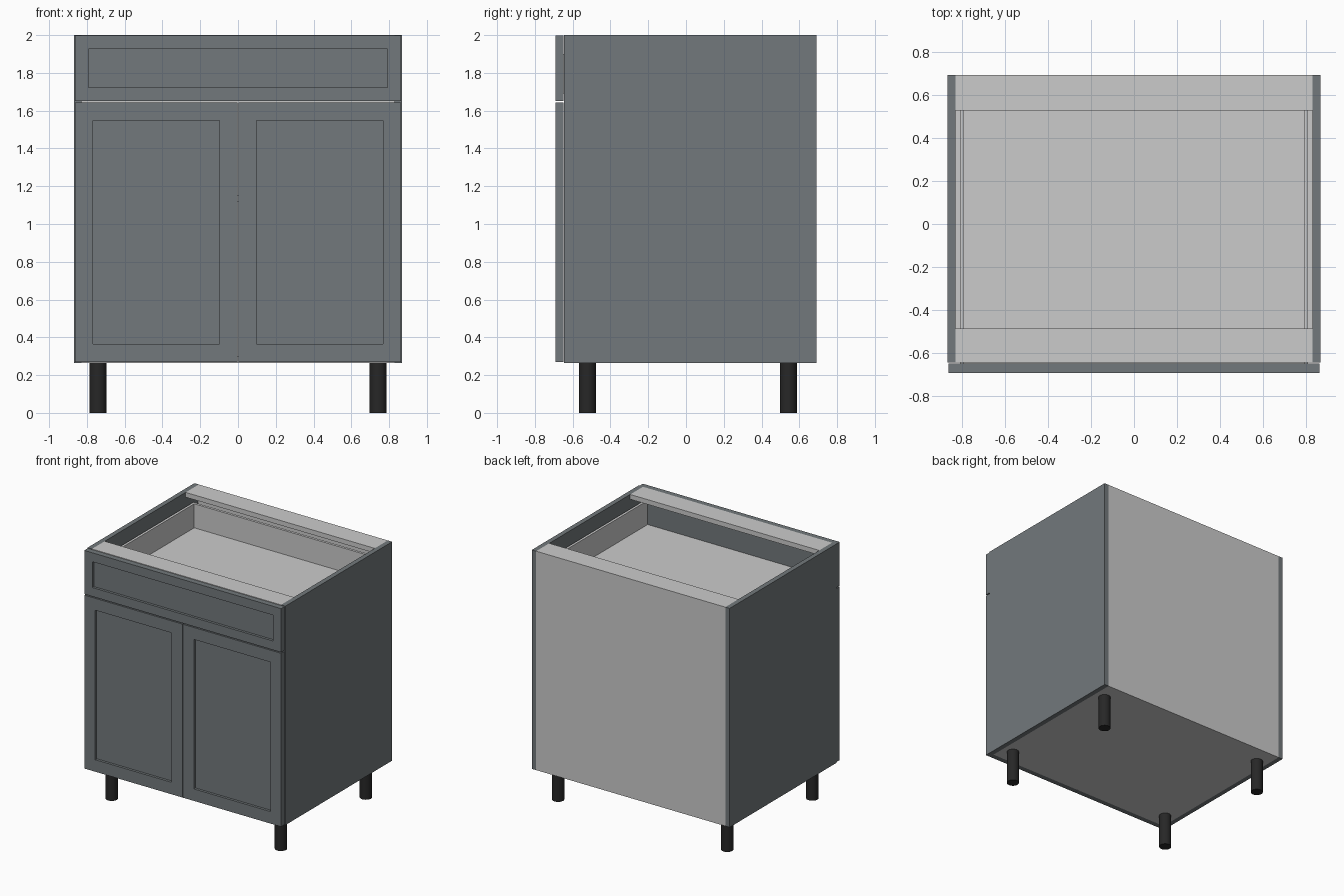
import bpy, bmesh

if "Cube" in bpy.data.objects:
    bpy.data.objects.remove(bpy.data.objects["Cube"])


def material(name, color):
    m = bpy.data.materials.new(name)
    m.diffuse_color = color
    m.use_nodes = True
    m.node_tree.nodes["Principled BSDF"].inputs["Base Color"].default_value = m.diffuse_color
    return m


SLATE = material("slate_paint", (0.17, 0.19, 0.20, 1))
BLACK = material("black_plastic", (0.02, 0.02, 0.02, 1))


def box(name, x, y, z, mat=None, inset=0, recess=0):
    """Box from min/max pairs; optional recessed panel in the front face."""
    bm = bmesh.new()
    bmesh.ops.create_cube(bm, size=1)
    for v in bm.verts:
        v.co = [r[0] if c < 0 else r[1] for c, r in zip(v.co, (x, y, z))]
    if inset:
        bm.normal_update()
        front = min(bm.faces, key=lambda f: f.calc_center_median().y)
        bmesh.ops.inset_region(bm, faces=[front], thickness=inset)
        walls = bmesh.ops.extrude_face_region(bm, geom=[front])
        moved = [g for g in walls["geom"] if isinstance(g, bmesh.types.BMVert)]
        bmesh.ops.translate(bm, verts=moved, vec=(0, recess, 0))
        if front.is_valid:
            bm.faces.remove(front)
    bmesh.ops.recalc_face_normals(bm, faces=bm.faces)
    me = bpy.data.meshes.new(name)
    bm.to_mesh(me)
    bm.free()
    ob = bpy.data.objects.new(name, me)
    bpy.context.collection.objects.link(ob)
    if mat:
        me.materials.append(mat)
    return ob


def mirrored(s, a, b):
    return sorted((s * a, s * b))


FRONT, BACK = -0.645, 0.692     # carcass depth
BASE, TOP = 0.265, 2.0          # carcass height
INNER = (-0.829, 0.829)         # width between the side panels
FACE = (-0.692, -0.648)         # door thickness range

# Carcass
box("bottom_panel", INNER, (FRONT, BACK - 0.01), (BASE, 0.302))
box("back_panel", INNER, (BACK - 0.01, BACK), (BASE, TOP))
box("front_top_rail", INNER, (FRONT, -0.485), (TOP - 0.038, TOP))
box("back_top_rail", INNER, (0.528, BACK - 0.01), (TOP - 0.038, TOP))
box("shelf", INNER, (-0.60, BACK - 0.01), (1.116, 1.154))

# Drawer box, open towards the drawer front
box("drawer_bottom", (-0.79, 0.79), (FACE[1], 0.58), (1.69, 1.71))
box("drawer_back", (-0.79, 0.79), (0.58, 0.60), (1.69, 1.90))
box("drawer_front", (-0.863, 0.863), FACE, (1.651, 1.997), SLATE, 0.1, 0.02)

# Paired parts
for side, s in (("left", -1), ("right", 1)):
    box(side + "_side_panel", mirrored(s, 0.829, 0.867), (FRONT, BACK),
        (BASE, TOP), SLATE)
    box(side + "_drawer_side", mirrored(s, 0.79, 0.81), (FACE[1], 0.60),
        (1.69, 1.90))
    box(side + "_door", mirrored(s, 0.002, 0.863), FACE, (0.269, 1.643),
        SLATE, 0.134, 0.02)
    # Legs
    for end, y in (("front", -0.522), ("back", 0.542)):
        bpy.ops.mesh.primitive_cylinder_add(
            vertices=32, radius=0.045, depth=BASE,
            location=(s * 0.742, y, BASE / 2))
        leg = bpy.context.object
        leg.name = f"{side}_{end}_leg"
        leg.data.materials.append(BLACK)
        bpy.ops.object.shade_smooth_by_angle()
